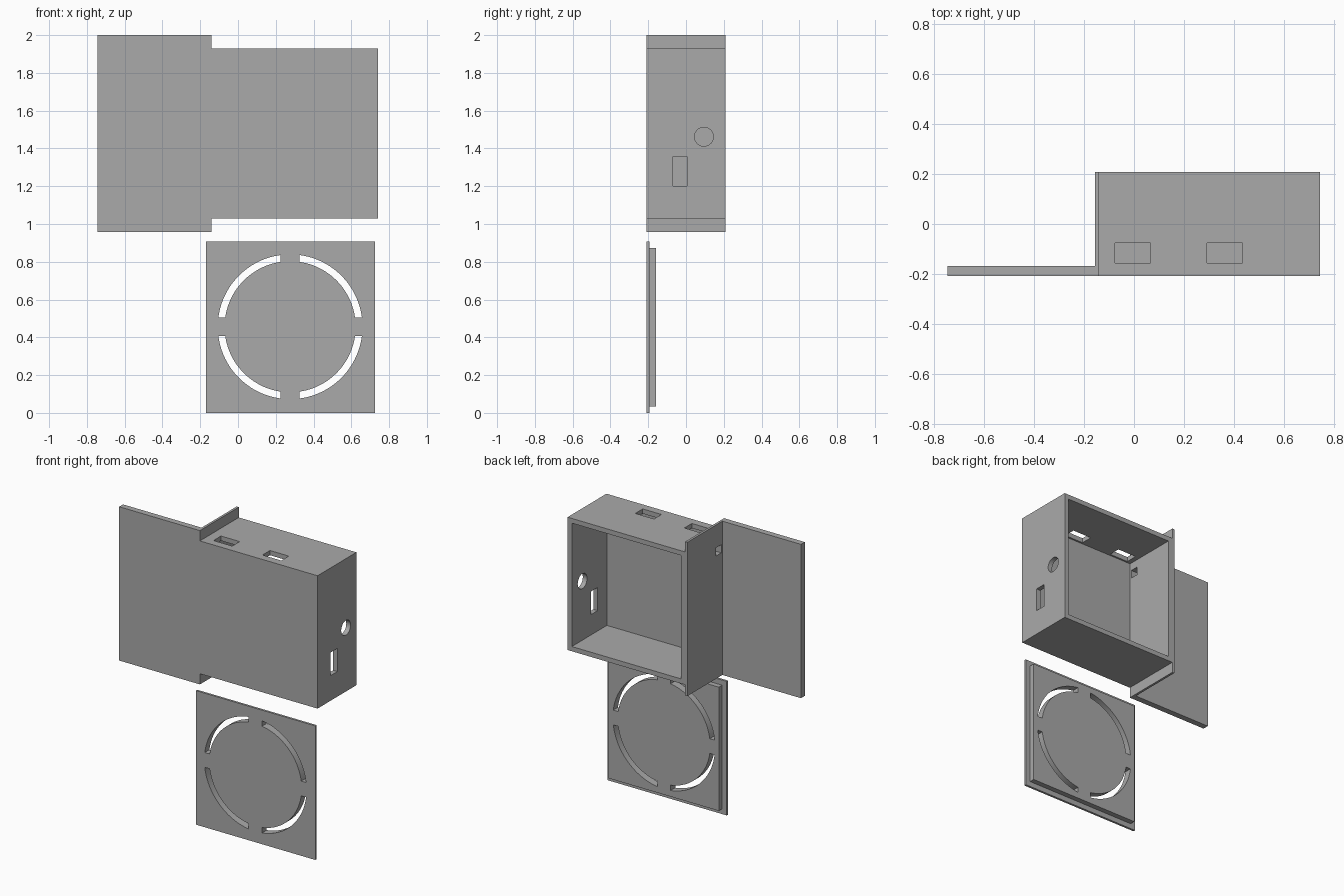
import bpy
import bmesh
import math

if "Cube" in bpy.data.objects:
    bpy.data.objects.remove(bpy.data.objects["Cube"], do_unlink=True)

# One plain grey for everything
grey = bpy.data.materials.new("plain_grey")
grey.use_nodes = True
colour = (0.4, 0.4, 0.4, 1)
grey.diffuse_color = colour
grey.node_tree.nodes["Principled BSDF"].inputs["Base Color"].default_value = colour


def prism(name, points, axis, low, high):
    """Extrude a 2D outline along an axis from low to high."""
    place = {"x": lambda a, b, t: (t, a, b),
             "y": lambda a, b, t: (a, t, b),
             "z": lambda a, b, t: (a, b, t)}[axis]
    bm = bmesh.new()
    face = bm.faces.new([bm.verts.new(place(a, b, low)) for a, b in points])
    grown = bmesh.ops.extrude_face_region(bm, geom=[face])["geom"]
    offset = place(0, 0, high - low)
    bmesh.ops.translate(bm, verts=[v for v in grown if isinstance(v, bmesh.types.BMVert)], vec=offset)
    bmesh.ops.recalc_face_normals(bm, faces=bm.faces)
    mesh = bpy.data.meshes.new(name)
    bm.to_mesh(mesh)
    bm.free()
    mesh.materials.append(grey)
    obj = bpy.data.objects.new(name, mesh)
    bpy.context.collection.objects.link(obj)
    return obj


def box(name, x, y, z):
    return prism(name, [(x[0], y[0]), (x[1], y[0]), (x[1], y[1]), (x[0], y[1])], "z", *z)


def combine(target, other, operation):
    """Apply a boolean and remove the helper object."""
    mod = target.modifiers.new(operation, "BOOLEAN")
    mod.operation, mod.object, mod.solver = operation, other, "EXACT"
    other.hide_render = True
    bpy.context.view_layer.objects.active = target
    bpy.ops.object.modifier_apply(modifier=mod.name)
    bpy.data.objects.remove(other, do_unlink=True)


FRONT, BACK = -0.208, 0.208
INNER = -0.167              # inner face of the front wall
LEFT, RIGHT = 0.742, -0.14  # case sides
BOTTOM, TOP = 1.03, 1.93
WALL = 0.032

# Case with its side flange and front plate as one body
case = box("case", (RIGHT - 0.01, LEFT), (FRONT, BACK), (BOTTOM, TOP))
profile = [(-0.745, FRONT), (RIGHT, FRONT), (RIGHT, BACK),
           (-0.156, BACK), (-0.156, INNER), (-0.745, INNER)]
combine(case, prism("flange", profile, "z", 0.958, 2.0), "UNION")

# Hollow, open at the back
combine(case, box("cavity", (RIGHT + WALL, LEFT - WALL), (INNER, BACK + 0.1),
                  (BOTTOM + WALL, TOP - WALL)), "DIFFERENCE")

# Two slots in the top, one in the left side, a small one through the flange
openings = [((-0.075, 0.065), (-0.155, -0.075), (TOP - 0.1, TOP + 0.1)),
            ((0.292, 0.433), (-0.155, -0.075), (TOP - 0.1, TOP + 0.1)),
            ((LEFT - 0.1, LEFT + 0.1), (-0.068, 0.004), (1.2, 1.357)),
            ((RIGHT - 0.1, RIGHT + 0.1), (-0.155, -0.1), (1.79, 1.845))]
for spans in openings:
    combine(case, box("opening", *spans), "DIFFERENCE")

# Round hole in the left side
circle = [(0.095 + 0.05 * math.cos(a), 1.462 + 0.05 * math.sin(a))
          for a in (math.tau * i / 48 for i in range(48))]
combine(case, prism("round_hole", circle, "x", LEFT - 0.1, LEFT + 0.1), "DIFFERENCE")

# Lid with a raised inner step
lid = box("lid", (-0.17, 0.725), (FRONT, -0.193), (0, 0.908))
combine(lid, box("lid_step", (-0.135, 0.69), (-0.2, -0.158), (0.035, 0.873)), "UNION")

# Four curved vents separated by straight bars
CX, CZ, BAR = 0.276, 0.456, 0.05


def arc(radius, steps=24):
    start = math.asin(BAR / radius)
    span = math.pi / 2 - 2 * start
    return [(radius * math.cos(start + span * i / steps), radius * math.sin(start + span * i / steps))
            for i in range(steps + 1)]


for sx in (1, -1):
    for sz in (1, -1):
        outline = [(CX + sx * a, CZ + sz * b) for a, b in arc(0.383) + arc(0.347)[::-1]]
        combine(lid, prism("vent", outline, "y", FRONT - 0.1, 0), "DIFFERENCE")

# Smooth the curved walls, keep edges sharp
for obj in (case, lid):
    bpy.ops.object.select_all(action="DESELECT")
    obj.select_set(True)
    bpy.context.view_layer.objects.active = obj
    bpy.ops.object.shade_smooth_by_angle(angle=math.radians(30))
